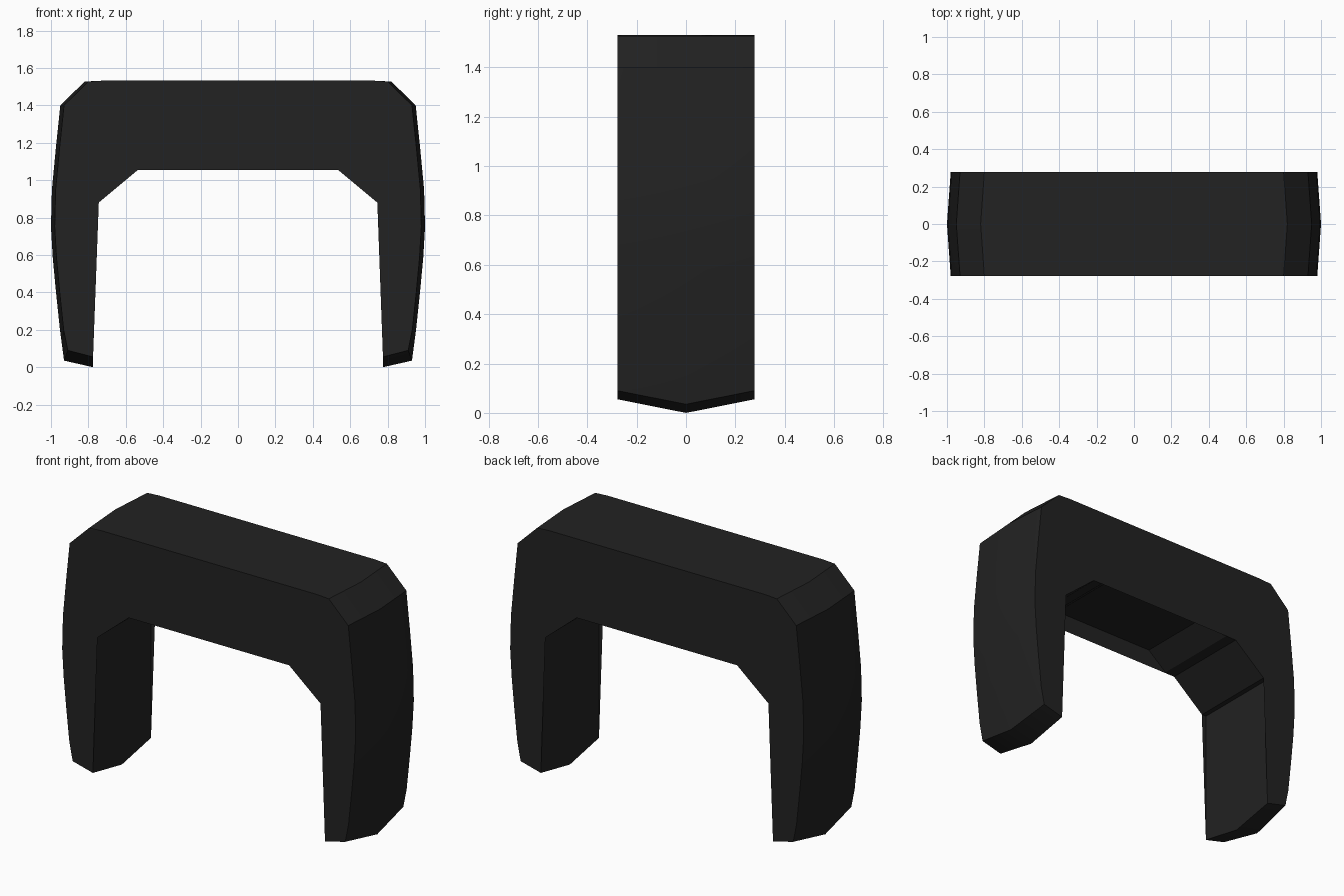
import bpy
import bmesh

cube = bpy.data.objects.get("Cube")
if cube:
    bpy.data.objects.remove(cube, do_unlink=True)

# Single matte black material
black = bpy.data.materials.new("matte_black")
black.use_nodes = True
colour = (0.016, 0.016, 0.016, 1.0)
black.diffuse_color = colour
bsdf = black.node_tree.nodes["Principled BSDF"]
bsdf.inputs["Base Color"].default_value = colour
bsdf.inputs["Roughness"].default_value = 0.8

HALF_DEPTH = 0.277
EDGE_INSET = 0.02   # how far the outer sides pull in at front and back
FOOT_RISE = 0.055   # how far the foot rises at front and back

# Half outline from the foot's inner corner around the outside to the top
outer = [(0.775, 0.0), (0.93, 0.035), (0.952, 0.2), (0.973, 0.4), (0.99, 0.58),
         (1.0, 0.75), (0.995, 0.95), (0.973, 1.18), (0.95, 1.4), (0.82, 1.527), (0.72, 1.532)]
# Stepped underside from the middle down to the inner leg
inner = [(0.345, 1.162), (0.47, 1.06), (0.535, 1.055), (0.745, 0.88), (0.775, 0.88)]


def outline(edge):
    """Closed outline of the arch; edge is 0 in the middle and 1 at front and back."""
    half = []
    for i, (x, z) in enumerate(outer):
        if 0 < i < len(outer) - 1:
            x -= EDGE_INSET * edge
        if i < 2:
            z += FOOT_RISE * edge
        half.append((x, z))
    half = inner + half
    return half + [(-x, z) for x, z in reversed(half)]


# Arch body: front, middle and back outlines bridged by strips
bm = bmesh.new()
rings = []
for y, edge in ((-HALF_DEPTH, 1), (0, 0), (HALF_DEPTH, 1)):
    rings.append([bm.verts.new((x, y, z)) for x, z in outline(edge)])
for a, b in zip(rings, rings[1:]):
    n = len(a)
    for i in range(n):
        j = (i + 1) % n
        bm.faces.new((a[i], a[j], b[j], b[i]))
caps = [bm.faces.new(rings[0]), bm.faces.new(rings[-1])]
bmesh.ops.triangulate(bm, faces=caps)
bmesh.ops.recalc_face_normals(bm, faces=bm.faces)

mesh = bpy.data.meshes.new("arch_body")
bm.to_mesh(mesh)
bm.free()
mesh.materials.append(black)
arch = bpy.data.objects.new("arch_body", mesh)
bpy.context.collection.objects.link(arch)

# Soft side bulge, crisp edges elsewhere
bpy.ops.object.select_all(action="DESELECT")
arch.select_set(True)
bpy.context.view_layer.objects.active = arch
bpy.ops.object.shade_smooth_by_angle(angle=0.45)
